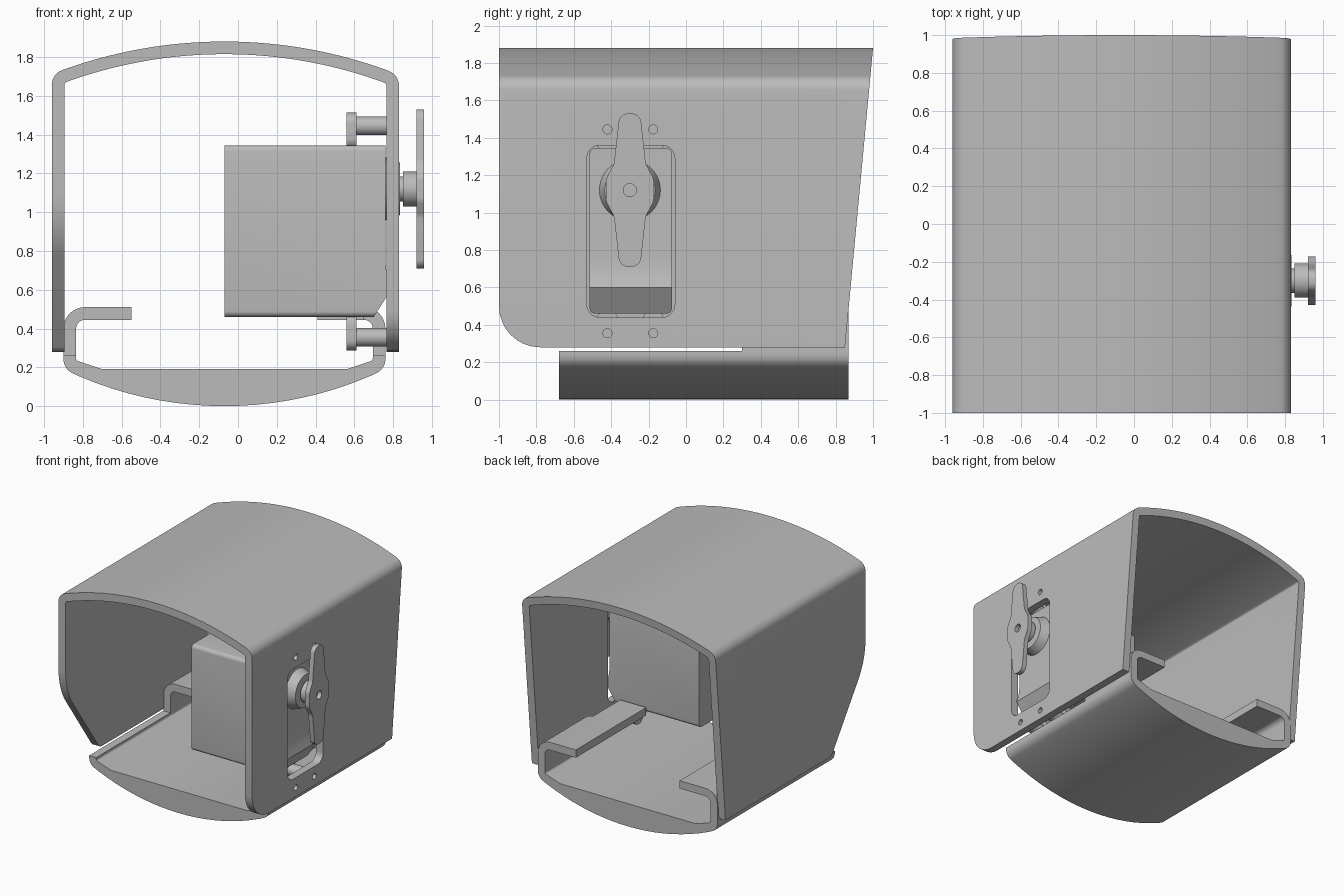
import bpy, bmesh, math
from mathutils import Vector

if "Cube" in bpy.data.objects:
    bpy.data.objects.remove(bpy.data.objects["Cube"])

grey = bpy.data.materials.new("plain grey")
grey.use_nodes = True
COLOR = (0.5, 0.5, 0.5, 1)
grey.diffuse_color = COLOR
grey.node_tree.nodes["Principled BSDF"].inputs["Base Color"].default_value = COLOR

T = 0.065            # sheet thickness
MID = -0.07          # centre line of the shell
LOCK_Y, LOCK_Z = -0.3, 1.12


def rounded(pts, radii, closed=False, steps=8):
    """Polyline with each corner replaced by a tangent arc."""
    out, n = [], len(pts)
    for i, r in enumerate(radii):
        p = Vector(pts[i])
        if r == 0 or (not closed and i in (0, n - 1)):
            out.append(p)
            continue
        a = (Vector(pts[i - 1]) - p).normalized()
        b = (Vector(pts[(i + 1) % n]) - p).normalized()
        half = a.angle(b) / 2
        centre = p + (a + b).normalized() * r / math.sin(half)
        cut = r / math.tan(half)
        va, vb = p + a * cut - centre, p + b * cut - centre
        sweep = math.pi - 2 * half
        for k in range(steps + 1):
            t = k / steps
            out.append(centre + (va * math.sin((1 - t) * sweep) + vb * math.sin(t * sweep)) / math.sin(sweep))
    return out


def thicken(path, t):
    """Closed outline made of a path and its offset to the right."""
    inner = []
    for i, p in enumerate(path):
        d1 = (p - path[max(i - 1, 0)]).normalized()
        d2 = (path[min(i + 1, len(path) - 1)] - p).normalized()
        d1, d2 = (d1 if d1.length else d2), (d2 if d2.length else d1)
        n = Vector((d1.y + d2.y, -d1.x - d2.x)).normalized()
        inner.append(p + n * t / n.dot(Vector((d1.y, -d1.x))))
    return path + inner[::-1]


def arc_z(x, radius):
    return radius - math.sqrt(radius ** 2 - (x - MID) ** 2)


def finish(name, bm):
    bmesh.ops.recalc_face_normals(bm, faces=bm.faces[:])
    mesh = bpy.data.meshes.new(name)
    bm.to_mesh(mesh)
    bm.free()
    mesh.materials.append(grey)
    obj = bpy.data.objects.new(name, mesh)
    bpy.context.collection.objects.link(obj)
    return obj


def prism(name, pts, start, end, axis="y", bevel=0):
    """Extrude an outline; end may be a function of height."""
    stop = end if callable(end) else (lambda z: end)
    bm = bmesh.new()
    put = (lambda p, d: (p[0], d, p[1])) if axis == "y" else (lambda p, d: (d, p[0], p[1]))
    a = [bm.verts.new(put(p, start)) for p in pts]
    b = [bm.verts.new(put(p, stop(p[1]))) for p in pts]
    bm.faces.new(a)
    bm.faces.new(b[::-1])
    for i in range(len(a)):
        j = (i + 1) % len(a)
        bm.faces.new((a[i], b[i], b[j], a[j]))
    if bevel:
        edges = [e for e in bm.edges if abs(e.verts[0].co.x - e.verts[1].co.x) > 0.5]
        bmesh.ops.bevel(bm, geom=edges, offset=bevel, segments=5, profile=0.5, affect="EDGES")
    return finish(name, bm)


def disc(name, y, z, x0, x1, r0, r1=None):
    """Round part along x, tapering from r0 to r1."""
    r1 = r1 or r0
    n = 40
    ring = [(math.cos(2 * math.pi * i / n), math.sin(2 * math.pi * i / n)) for i in range(n)]
    obj = prism(name, ring, x0, x1, "x")
    for v in obj.data.vertices:
        r = r0 if abs(v.co.x - x0) < 1e-5 else r1
        v.co.y, v.co.z = y + v.co.y * r, z + v.co.z * r
    return obj


def carve(obj, cutters):
    for c in cutters:
        mod = obj.modifiers.new("cut", "BOOLEAN")
        mod.operation, mod.solver, mod.object = "DIFFERENCE", "EXACT", c
        c.hide_render = True
    graph = bpy.context.evaluated_depsgraph_get()
    mesh = bpy.data.meshes.new_from_object(obj.evaluated_get(graph))
    obj.modifiers.clear()
    obj.data = mesh
    for c in cutters:
        bpy.data.objects.remove(c)


def rect(y0, y1, z0, z1, r):
    return rounded([(y0, z0), (y1, z0), (y1, z1), (y0, z1)], [r] * 4, closed=True)


# Outer shell: arched roof and two side walls, sloping back edge
L, R = -0.96, 0.83
N = 24
roof = [(L + (R - L) * i / N, 1.88 - arc_z(L + (R - L) * i / N, 2.45)) for i in range(N + 1)]
path = [(L, 0.28)] + roof + [(R, 0.28)]
radii = [0, 0.08] + [0] * (N - 1) + [0.08, 0]
shell = prism("outer_shell", thicken(rounded(path, radii), T), -1,
              lambda z: 0.85 + (z - 0.28) * 0.15 / 1.6)


def corner_cutter(pts, radii, x0, x1):
    keep = rounded(pts, radii)[1:-1]
    outline = keep + [Vector((keep[-1].x, 0.1)), Vector((-1.2, 0.1)), Vector((-1.2, keep[0].y))]
    return prism("cutter", outline, x0, x1, "x")


bolts = [(y, z) for y in (-0.42, -0.175) for z in (0.355, 1.445)]
cutters = [
    corner_cutter([(-1, 1.4), (-1, 0.92), (-0.55, 0.28), (0, 0.28)], [0, 0.54, 0.06, 0], -1.2, -0.7),
    corner_cutter([(-1, 1), (-1, 0.28), (0, 0.28)], [0, 0.22, 0], 0.6, 1.1),
    prism("cutter", rect(-0.53, -0.06, 0.44, 1.36, 0.07), 0.6, 1.1, "x"),
]
cutters += [disc("cutter", y, z, 0.6, 1.1, 0.024) for y, z in bolts]
carve(shell, cutters)

# Lower tray: curved underside, flat floor, short side walls
L, R = -0.90, 0.76
under = [(L + (R - L) * i / 20, arc_z(L + (R - L) * i / 20, 1.9)) for i in range(21)]
outer = rounded([(L, 0.26)] + under + [(R, 0.26)], [0, 0.08] + [0] * 19 + [0.08, 0])
floor = rounded([(R - T, 0.26), (R - T, 0.235), (0.56, 0.19), (-0.70, 0.19), (L + T, 0.235), (L + T, 0.26)],
                [0, 0.015, 0, 0, 0.015, 0])
prism("lower_tray", outer + floor, -0.68, 0.87)

# Hooked lips on both sides of the tray
left_hook = rounded([(L, 0.26), (L, 0.51), (-0.55, 0.51)], [0, 0.11, 0])
hook = thicken(left_hook, T)
prism("right_lip", hook, 0.3, 0.87)
prism("left_lip", [(2 * MID - p.x, p.y) for p in hook], 0.3, 0.87)
prism("left_lip_extension", [(0.41, 0.445), (0.65, 0.445), (0.65, 0.51), (0.41, 0.51)], -0.06, 0.3)

# Lock case behind the side wall
case = [(-0.07, 0.46), (0.70, 0.46), (0.79, 0.6), (0.772, 0.66), (0.763, 0.71), (0.76, 0.76), (0.76, 1.345), (-0.07, 1.345)]
prism("lock_case", case, -0.515, -0.075, bevel=0.03)

# Mounting tabs and spacers
for y, z in bolts:
    side = 1 if z > 1 else -1
    tab = rect(y - 0.06, y + 0.06, min(z - side * 0.12, z + side * 0.068),
               max(z - side * 0.12, z + side * 0.068), 0.055)
    prism("mounting_tab", tab, 0.56, 0.61, "x")
    disc("spacer", y, z, 0.61, 0.765, 0.048)

# Turn handle
disc("handle_base", LOCK_Y, LOCK_Z, 0.755, 0.835, 0.165, 0.135)
disc("handle_neck", LOCK_Y, LOCK_Z, 0.83, 0.855, 0.065)
disc("handle_collar", LOCK_Y, LOCK_Z, 0.85, 0.925, 0.09)
quarter = [(0.055, 0.41), (0.085, 0.14), (0.128, 0.06)]
half = quarter + [(y, -z) for y, z in quarter[::-1]]
blade = [(LOCK_Y + y, LOCK_Z + z) for y, z in half + [(-y, -z) for y, z in half]]
blade_radii = [0.052, 0.08, 0.08, 0.08, 0.08, 0.052] * 2
lever = prism("handle_lever", rounded(blade, blade_radii, closed=True), 0.92, 0.96, "x")
carve(lever, [disc("cutter", LOCK_Y, LOCK_Z, 0.9, 1, 0.035)])

# Smooth curved surfaces, keep hard edges
bpy.ops.object.select_all(action="DESELECT")
for obj in bpy.context.scene.objects:
    if obj.type == "MESH":
        obj.select_set(True)
        bpy.context.view_layer.objects.active = obj
bpy.ops.object.shade_smooth_by_angle(angle=math.radians(30))
